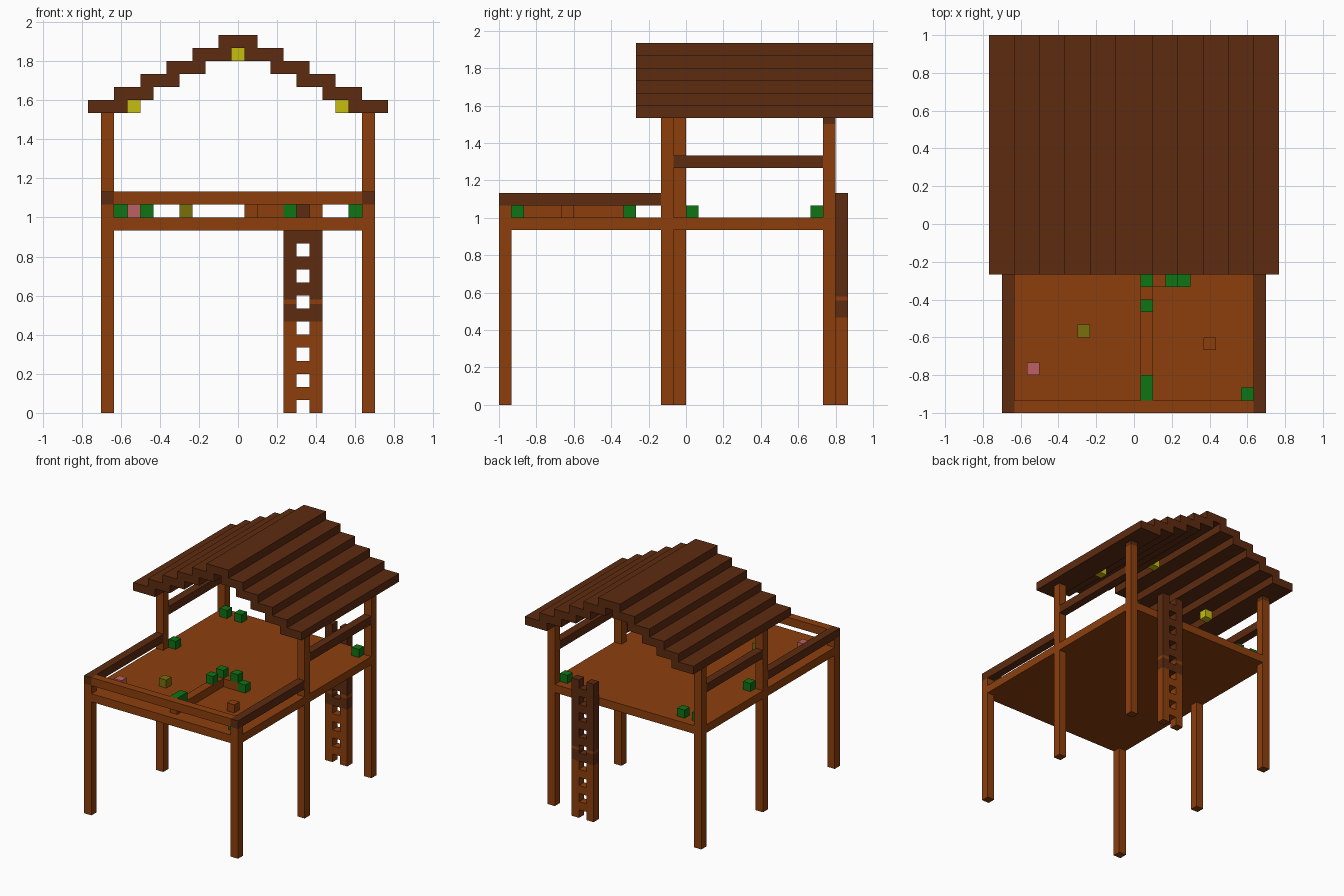
import bpy
import bmesh

cube = bpy.data.objects.get("Cube")
if cube:
    bpy.data.objects.remove(cube, do_unlink=True)

U = 1 / 15  # size of one block


def material(name, rgb):
    """Flat material from 0-255 display values."""
    lin = [((c / 255 + 0.055) / 1.055) ** 2.4 if c > 10 else c / 255 / 12.92 for c in rgb]
    mat = bpy.data.materials.new(name)
    mat.use_nodes = True
    mat.diffuse_color = (*lin, 1)
    bsdf = next(n for n in mat.node_tree.nodes if n.type == 'BSDF_PRINCIPLED')
    bsdf.inputs["Base Color"].default_value = (*lin, 1)
    bsdf.inputs["Roughness"].default_value = 0.9
    return mat


WOOD = material("orange_wood", (140, 63, 13))
DARK = material("dark_wood", (93, 43, 15))
GREEN = material("leaf_green", (15, 115, 20))
YELLOW = material("lamp_yellow", (198, 190, 15))
OLIVE = material("olive", (120, 112, 12))
PINK = material("pink", (190, 96, 98))


def block(name, mat, x, y, z):
    """Box from (start, end) ranges on the block grid."""
    bm = bmesh.new()
    bmesh.ops.create_cube(bm, size=1)
    spans = ((x[0] - 11.5, x[1] - 11.5), (y[0] - 15, y[1] - 15), z)
    for v in bm.verts:
        v.co = [U * (s[1] if c > 0 else s[0]) for c, s in zip(v.co, spans)]
    mesh = bpy.data.meshes.new(name)
    bm.to_mesh(mesh)
    bm.free()
    mesh.materials.append(mat)
    obj = bpy.data.objects.new(name, mesh)
    bpy.context.collection.objects.link(obj)
    return obj


def single(name, mat, i, j, k):
    return block(name, mat, (i, i + 1), (j, j + 1), (k, k + 1))


# Platform
block("floor", WOOD, (1, 22), (0, 27), (14, 15))

# Posts and side rails; the middle posts are offset by one block
for side, i, mid in (("right", 1, 14), ("left", 21, 13)):
    col = (i, i + 1)
    block(f"front_post_{side}", WOOD, col, (0, 1), (0, 16))
    block(f"middle_post_{side}", WOOD, col, (mid, mid + 1), (0, 23))
    block(f"back_post_{side}", WOOD, col, (26, 27), (0, 22.5))
    block(f"back_post_cap_{side}", DARK, col, (26, 27), (22.5, 23))
    block(f"deck_rail_{side}", DARK, col, (0, mid), (16, 17))
    block(f"shelter_rail_{side}", DARK, col, (mid + 1, 26), (19, 20))
block("front_rail", WOOD, (2, 21), (0, 1), (16, 17))

# Stepped roof planks, each overlapping the next by one block
for n in range(5):
    for side, a in (("right", 2 * n), ("left", 20 - 2 * n)):
        block(f"roof_plank_{side}_{n}", DARK, (a, a + 3), (11, 30), (23 + n, 24 + n))
block("roof_ridge", DARK, (10, 13), (11, 30), (28, 29))

# Lamps under the roof
for n, (i, k) in enumerate(((3, 23), (11, 27), (19, 23))):
    single(f"lamp_{n}", YELLOW, i, 18, k)

# Ladder: side rails in coloured sections, rungs on every other level
for side, i in (("right", 15), ("left", 17)):
    for n, (mat, z0, z1) in enumerate(((WOOD, 0, 7), (DARK, 7, 8.35),
                                       (WOOD, 8.35, 8.7), (DARK, 8.7, 17))):
        block(f"ladder_rail_{side}_{n}", mat, (i, i + 1), (27, 28), (z0, z1))
for k in range(1, 17, 2):
    single(f"ladder_rung_{k}", WOOD if k < 7 else DARK, 16, 27, k)

# Low L-shaped wall on the deck
block("deck_wall_long", WOOD, (12, 13), (1, 11), (15, 16))
block("deck_wall_short", WOOD, (13, 15), (10, 11), (15, 16))

# Plants on the wall and around the floor
block("plant_long", GREEN, (12, 13), (1, 3), (16, 17))
plants = ((12, 8, 16), (12, 10, 16), (14, 10, 16), (15, 10, 15), (20, 1, 15),
          (2, 15, 15), (2, 25, 15), (4, 25, 15), (20, 25, 15))
for n, cell in enumerate(plants):
    single(f"plant_{n}", GREEN, *cell)

# Seats on the deck
single("pink_seat", PINK, 3, 3, 15)
single("olive_seat", OLIVE, 7, 6, 15)
single("wood_seat", WOOD, 17, 5, 15)
